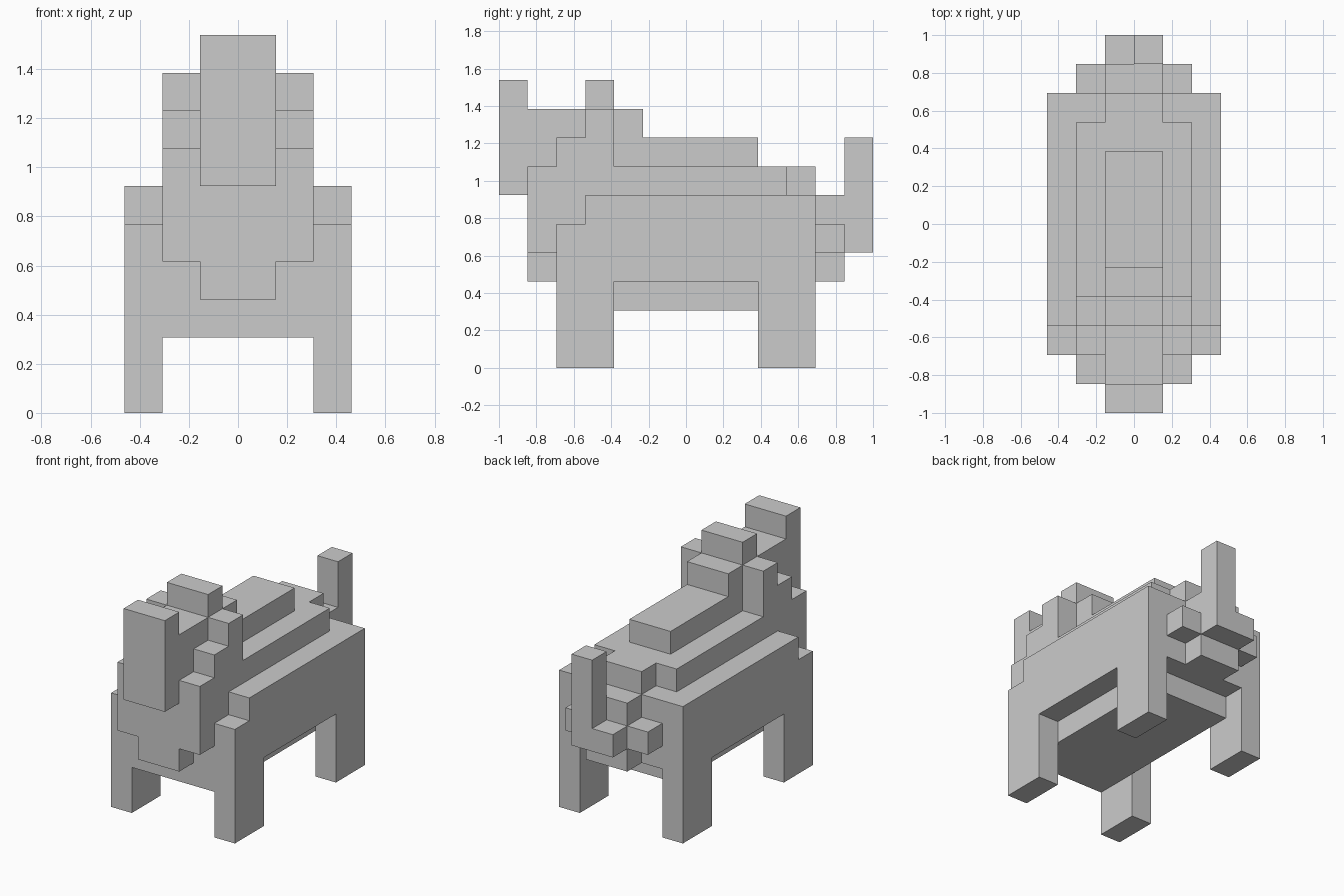
import bpy, bmesh
from mathutils import Vector

if "Cube" in bpy.data.objects:
    bpy.data.objects.remove(bpy.data.objects["Cube"])

U = 2 / 13  # one block; the model is 6 x 13 x 10 blocks


def slab(name, profile, x0, x1, mirror=False):
    """Extrude a (y, z) block profile from x0 to x1, optionally mirrored across x = 0."""
    bm = bmesh.new()
    spans = [(x0, x1)] + ([(-x1, -x0)] if mirror else [])
    for a, b in spans:
        verts = [bm.verts.new((a * U, y * U - 1, z * U)) for y, z in profile]
        face = bm.faces.new(verts)
        res = bmesh.ops.extrude_face_region(bm, geom=[face])
        moved = [v for v in res["geom"] if isinstance(v, bmesh.types.BMVert)]
        bmesh.ops.translate(bm, verts=moved, vec=Vector(((b - a) * U, 0, 0)))
    bmesh.ops.recalc_face_normals(bm, faces=bm.faces)
    mesh = bpy.data.meshes.new(name)
    bm.to_mesh(mesh)
    bm.free()
    obj = bpy.data.objects.new(name, mesh)
    bpy.context.collection.objects.link(obj)
    return obj


def rect(y0, y1, z0, z1):
    return [(y0, z0), (y1, z0), (y1, z1), (y0, z1)]


# Flanks with front and back legs
slab("flanks_and_legs", [(2, 0), (4, 0), (4, 3), (9, 3), (9, 0), (11, 0),
                         (11, 6), (3, 6), (3, 5), (2, 5)], 2, 3, mirror=True)

# Torso between the flanks, with belly and raised back
slab("torso", [(2, 2), (10, 2), (10, 3), (11, 3), (11, 6), (10, 6),
               (10, 7), (4, 7), (4, 6), (2, 6)], -2, 2)

# Stepped cheeks and the taller middle of the head
slab("head_sides", [(1, 4), (2, 4), (2, 6), (4, 6), (4, 9), (3, 9),
                    (3, 8), (2, 8), (2, 7), (1, 7)], 1, 2, mirror=True)
slab("head_middle", [(1, 3), (2, 3), (2, 6), (4, 6), (4, 10), (3, 10),
                     (3, 9), (1, 9)], -1, 1)

# Upright horn on the face
slab("horn", rect(0, 1, 6, 10), -1, 1)

# Ridge along the back and rump
slab("back_ridge", [(4, 7), (9, 7), (9, 8), (5, 8), (5, 9), (4, 9)], -1, 1)
slab("rump_ridge", rect(10, 11, 6, 7), -1, 1)

# Plus-shaped tail mount
slab("tail_mount", rect(11, 12, 3, 6), -1, 1)
slab("tail_mount_sides", rect(11, 12, 4, 5), 1, 2, mirror=True)

# Tail: low base with an off-centre upright
slab("tail_base", rect(12, 13, 4, 5), -1, 0)
slab("tail_upright", rect(12, 13, 4, 8), 0, 1)
